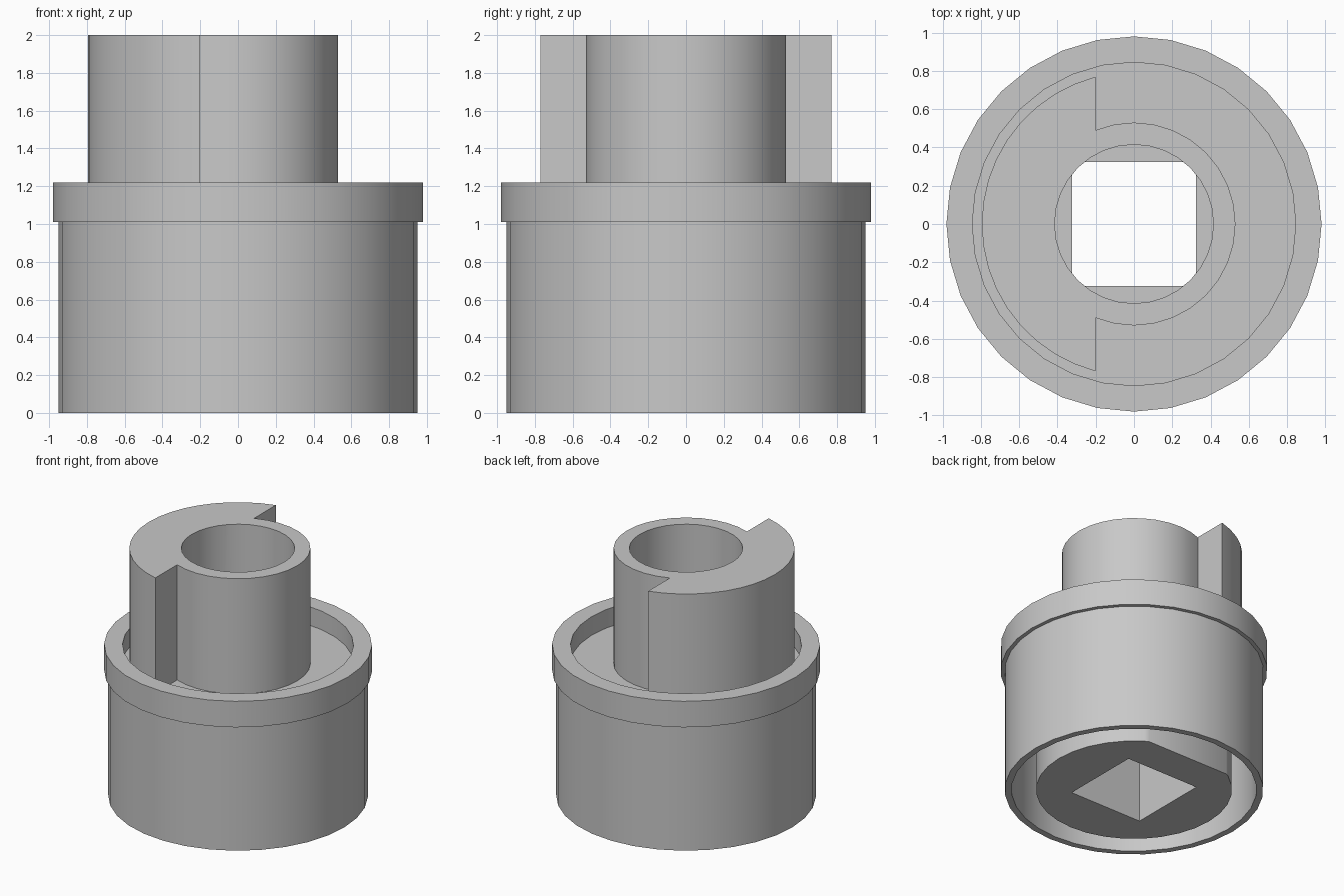
import bpy, bmesh, math

if "Cube" in bpy.data.objects:
    bpy.data.objects.remove(bpy.data.objects["Cube"], do_unlink=True)

SEGMENTS = 32
FLOOR = 1.07      # bottom of the top recess
WEB = 0.9         # underside of the web joining shell and core

grey = bpy.data.materials.new("plain_grey")
grey.use_nodes = True
grey.diffuse_color = (0.58, 0.58, 0.58, 1)
grey.node_tree.nodes["Principled BSDF"].inputs["Base Color"].default_value = grey.diffuse_color


def finish(name, bm):
    bmesh.ops.recalc_face_normals(bm, faces=bm.faces)
    mesh = bpy.data.meshes.new(name)
    bm.to_mesh(mesh)
    bm.free()
    mesh.materials.append(grey)
    obj = bpy.data.objects.new(name, mesh)
    bpy.context.collection.objects.link(obj)
    return obj


def lathe(name, profile):
    """Revolve a closed (radius, height) loop about the z axis."""
    bm = bmesh.new()
    rings = []
    for i in range(SEGMENTS):
        a = math.tau * i / SEGMENTS
        rings.append([bm.verts.new((r * math.cos(a), r * math.sin(a), z)) for r, z in profile])
    n = len(profile)
    for i in range(SEGMENTS):
        a, b = rings[i], rings[(i + 1) % SEGMENTS]
        for j in range(n):
            k = (j + 1) % n
            bm.faces.new((a[j], b[j], b[k], a[k]))
    return finish(name, bm)


def prism(name, outline, z0, z1):
    """Extrude a flat outline from z0 to z1."""
    bm = bmesh.new()
    base = bm.faces.new([bm.verts.new((x, y, z0)) for x, y in outline])
    top = bmesh.ops.extrude_face_region(bm, geom=[base])["geom"]
    bmesh.ops.translate(bm, vec=(0, 0, z1 - z0),
                        verts=[v for v in top if isinstance(v, bmesh.types.BMVert)])
    return finish(name, bm)


def arc(radius, start, end, steps):
    angles = [start + (end - start) * i / steps for i in range(steps + 1)]
    return [(radius * math.cos(a), radius * math.sin(a)) for a in angles]


def circle(radius):
    return arc(radius, 0, math.tau, SEGMENTS)[:-1]


def rectangle(x0, x1, y0, y1):
    return [(x0, y0), (x1, y0), (x1, y1), (x0, y1)]


def combine(target, tool, operation):
    """Apply a boolean and discard the tool."""
    mod = target.modifiers.new("combine", 'BOOLEAN')
    mod.operation, mod.object, mod.solver = operation, tool, 'EXACT'
    bpy.context.view_layer.objects.active = target
    bpy.ops.object.modifier_apply(modifier=mod.name)
    bpy.data.objects.remove(tool, do_unlink=True)


# Outer shell with raised collar, top recess and hollow underside
housing = lathe("housing", [
    (0.95, 0), (0.95, 1.01), (0.98, 1.01), (0.98, 1.22), (0.845, 1.22),
    (0.845, FLOOR), (0.47, FLOOR), (0.47, WEB), (0.90, WEB), (0.90, 0)])

# Central spindle: lower core, tower and half-moon cam
spindle = prism("spindle", circle(0.72), 0, WEB + 0.05)
combine(spindle, prism("tower", circle(0.53), 0.5, 2), 'UNION')
half = math.acos(-0.2 / 0.795)
cam = prism("cam", arc(0.795, half, math.tau - half, 18), WEB + 0.02, 2)
combine(spindle, cam, 'UNION')

# Flat on the back of the core, square socket below, round bore above
combine(spindle, prism("flat_cutter", rectangle(-1, 1, 0.615, 1), -0.1, WEB), 'DIFFERENCE')
combine(spindle, prism("bore_cutter", circle(0.415), 0.6, 2.1), 'DIFFERENCE')
combine(spindle, prism("socket_cutter", rectangle(-0.325, 0.325, -0.325, 0.325), -0.1, 0.61),
        'DIFFERENCE')

# Smooth round walls, crisp edges
for obj in (housing, spindle):
    bpy.ops.object.select_all(action='DESELECT')
    obj.select_set(True)
    bpy.context.view_layer.objects.active = obj
    bpy.ops.object.shade_smooth_by_angle(angle=math.radians(30))
